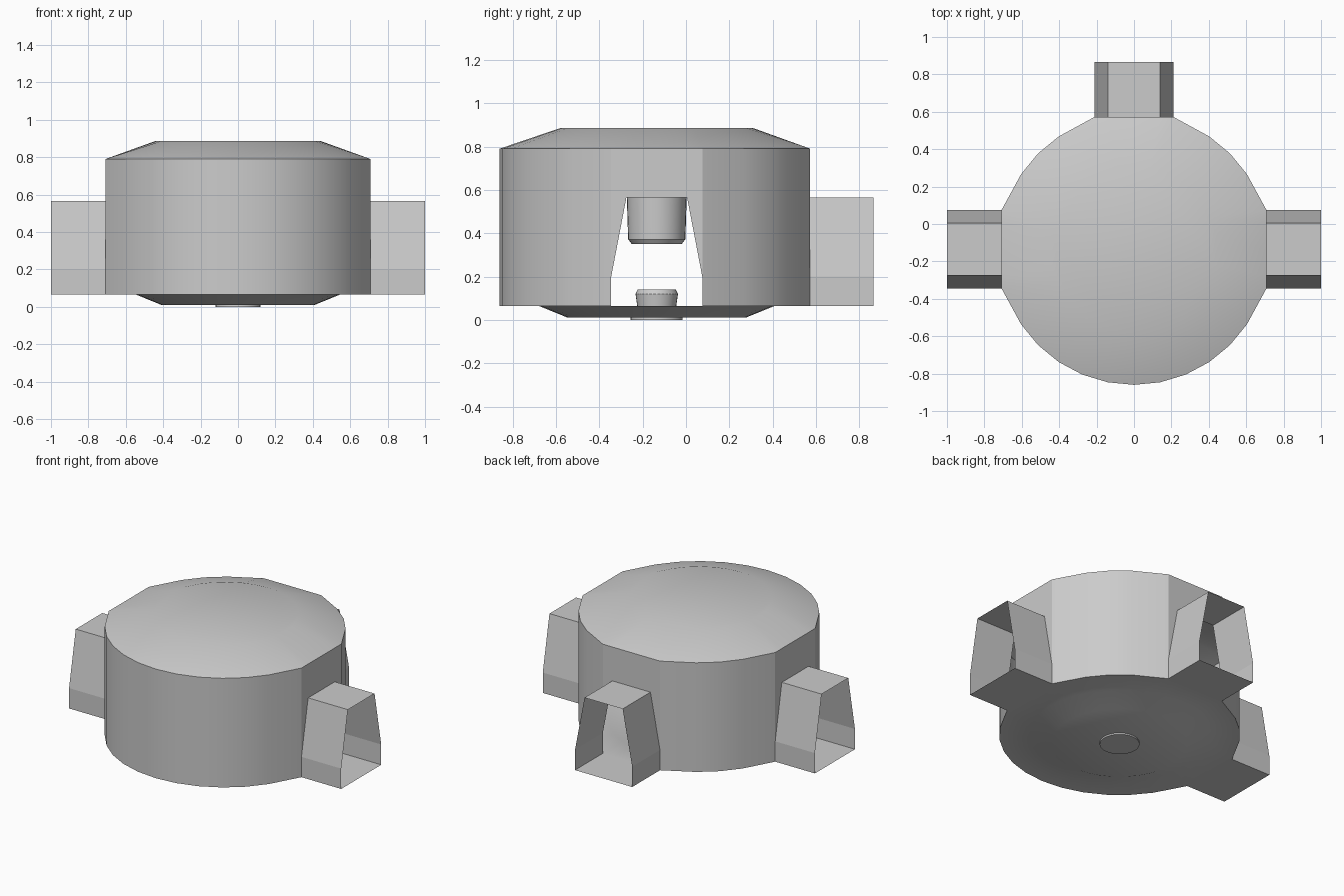
import bpy, bmesh
from math import pi, sin, cos, tan

if "Cube" in bpy.data.objects:
    bpy.data.objects.remove(bpy.data.objects["Cube"])

CY = -0.135            # centre of the round body in y
N = 32                 # sides of the round body
STEP = 2 * pi / N
R, FLAT = 0.725, 0.708  # body radius, distance of the port flats
Z0, ZK, ZP, Z1 = 0.065, 0.2, 0.565, 0.79
W0, W1 = 0.21, 0.14    # port half widths at floor and roof
PORTS = (0, 8, 16)     # right, back, left (index on the 32-gon)


def finish(name, bm, angle=30, recalc=True):
    if recalc:
        bmesh.ops.recalc_face_normals(bm, faces=bm.faces[:])
    me = bpy.data.meshes.new(name)
    bm.to_mesh(me)
    bm.free()
    ob = bpy.data.objects.new(name, me)
    bpy.context.collection.objects.link(ob)
    bpy.ops.object.select_all(action='DESELECT')
    ob.select_set(True)
    bpy.context.view_layer.objects.active = ob
    bpy.ops.object.shade_smooth_by_angle(angle=angle * pi / 180)
    return ob


def spin(p, u, v):
    """Point at distance u along port direction p and v sideways."""
    a = p * STEP
    return (u * cos(a) - v * sin(a), CY + u * sin(a) + v * cos(a))


def outline(i):
    """Round outline, flattened where a port joins."""
    for p in PORTS:
        d = (i - p + N // 2) % N - N // 2
        if abs(d) <= 2:
            side = (0, W1, W0)[abs(d)] * (1 if d > 0 else -1)
            return spin(p, FLAT, side)
    return (R * cos(i * STEP), CY + R * sin(i * STEP))


def circle(r):
    return [(r * cos(i * STEP), CY + r * sin(i * STEP)) for i in range(N)]


def ring(bm, pts, z):
    return [bm.verts.new((x, y, z)) for x, y in pts]


def band(bm, a, b, skip=()):
    for i in range(len(a)):
        j = (i + 1) % len(a)
        if i not in skip:
            bm.faces.new((a[i], a[j], b[j], b[i]))


# Body shell: recessed pan, floor rim, wall, sloping roof and lid
bm = bmesh.new()
rim = [outline(i) for i in range(N)]
pan = ring(bm, circle(0.41), 0.01)
pan_top = ring(bm, circle(0.545), Z0)
low = ring(bm, rim, Z0)
high = ring(bm, rim, Z1)
lid = ring(bm, circle(0.445), 0.885)
bm.faces.new(pan[::-1])
band(bm, pan, pan_top)
band(bm, pan_top, low)
band(bm, low, high, {(p + d) % N for p in PORTS for d in (-2, -1, 0, 1)})
band(bm, high, lid)
bm.faces.new(lid)

# Flat wall panels around each port opening
for p in PORTS:
    hi = {d: high[(p + d) % N] for d in range(-2, 3)}
    arch = {d: bm.verts.new((*spin(p, FLAT, d * W1), ZP)) for d in (-1, 0, 1)}
    for s in (-1, 1):
        knee = bm.verts.new((*spin(p, FLAT, s * W0), ZK))
        side = [knee, hi[2 * s], hi[s], arch[s]]
        top = [arch[s], hi[s], hi[0], arch[0]]
        bm.faces.new(side[::-1] if s > 0 else side)
        bm.faces.new(top[::-1] if s > 0 else top)
finish("body_shell", bm)

# Open tapered ports
section = [(-W0, Z0), (W0, Z0), (W0, ZK), (W1, ZP), (-W1, ZP), (-W0, ZK)]
for name, p in zip(("right_port", "back_port", "left_port"), PORTS):
    bm = bmesh.new()
    inner = [bm.verts.new((*spin(p, FLAT, v), z)) for v, z in section]
    outer = [bm.verts.new((*spin(p, 1.0, v), z)) for v, z in section]
    band(bm, outer, inner)
    finish(name, bm, 5)


def lathe(name, profile):
    bm = bmesh.new()
    rings = [ring(bm, circle(r), z) for r, z in profile]
    for a, b in zip(rings, rings[1:]):
        band(bm, a, b)
    bm.faces.new(rings[0])
    bm.faces.new(rings[-1])
    finish(name, bm)


# Plunger hanging from the lid, and the stud rising from the pan
lathe("hanging_plunger", [(0.115, 0.35), (0.132, 0.372), (0.138, ZP), (0.147, 0.884)])
lathe("floor_stud", [(0.12, 0.0), (0.12, 0.012), (0.09, Z0), (0.098, 0.12), (0.088, 0.14)])
